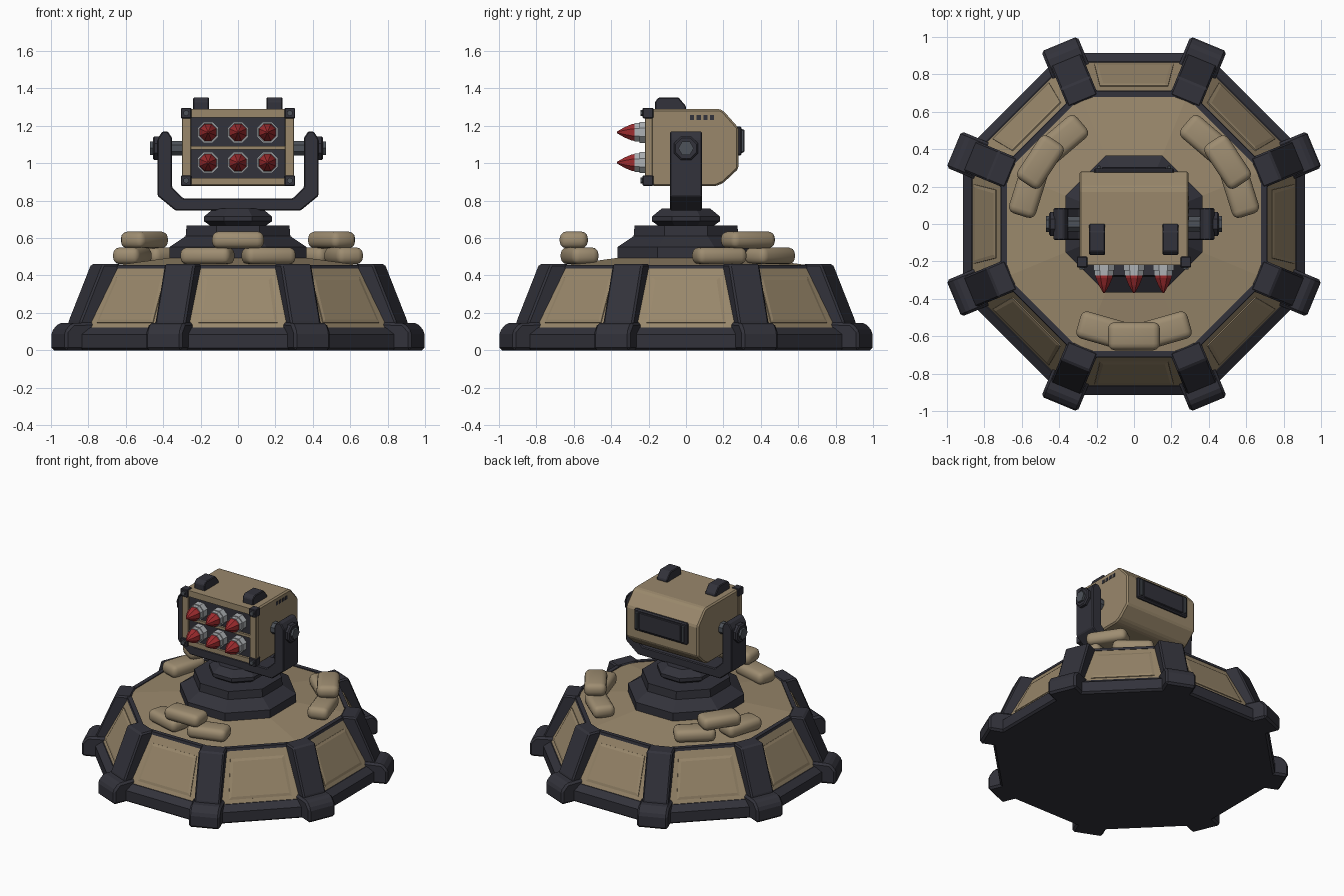
import bpy, bmesh, math
from mathutils import Matrix, Vector

if "Cube" in bpy.data.objects:
    bpy.data.objects.remove(bpy.data.objects["Cube"])


def material(name, color):
    m = bpy.data.materials.new(name)
    m.diffuse_color = (*color, 1)
    m.use_nodes = True
    m.node_tree.nodes["Principled BSDF"].inputs["Base Color"].default_value = m.diffuse_color
    return m


TAN = material("desert tan", (0.32, 0.245, 0.148))
BAG = material("canvas", (0.34, 0.265, 0.165))
DARK = material("dark steel", (0.032, 0.032, 0.043))
GREY = material("worn grey", (0.075, 0.085, 0.10))
LIGHT = material("light grey", (0.42, 0.44, 0.46))
RED = material("warhead red", (0.34, 0.025, 0.028))

X, Y, Z = Vector((1, 0, 0)), Vector((0, 1, 0)), Vector((0, 0, 1))


def finish(name, bm, mat, bevel=0, segments=1):
    bmesh.ops.recalc_face_normals(bm, faces=bm.faces)
    if bevel:
        bmesh.ops.bevel(bm, geom=bm.edges[:], offset=bevel, segments=segments,
                        profile=0.5, affect='EDGES', clamp_overlap=True)
    me = bpy.data.meshes.new(name)
    bm.to_mesh(me)
    bm.free()
    me.materials.append(mat)
    ob = bpy.data.objects.new(name, me)
    bpy.context.collection.objects.link(ob)
    return ob


def prism(name, pts, width, mat, u=X, w=Y, at=(0, 0, 0), bevel=0, segments=1):
    """Profile in (u, z), extruded by width along w, centred on at."""
    bm = bmesh.new()
    at = Vector(at)
    a, b = [[bm.verts.new(at + u * p + Z * q + w * s * width / 2) for p, q in pts]
            for s in (-1, 1)]
    bm.faces.new(a)
    bm.faces.new(b)
    for i in range(len(pts)):
        j = (i + 1) % len(pts)
        bm.faces.new((a[i], a[j], b[j], b[i]))
    return finish(name, bm, mat, bevel, segments)


def box(name, lo, hi, mat, bevel=0):
    pts = [(lo[0], lo[2]), (hi[0], lo[2]), (hi[0], hi[2]), (lo[0], hi[2])]
    return prism(name, pts, hi[1] - lo[1], mat, at=(0, (lo[1] + hi[1]) / 2, 0), bevel=bevel)


def loft(name, rings, mat, n=8, axis=Z, at=(0, 0, 0)):
    """Stack of n-sided rings (apothem, distance) along an axis."""
    bm = bmesh.new()
    rot = Z.rotation_difference(axis).to_matrix()
    loops = []
    for r, t in rings:
        c = r / math.cos(math.pi / n)
        loops.append([bm.verts.new(Vector(at) + rot @ Vector((
            c * math.cos((2 * k + 1) * math.pi / n),
            c * math.sin((2 * k + 1) * math.pi / n), t))) for k in range(n)])
    for a, b in zip(loops, loops[1:]):
        for k in range(n):
            j = (k + 1) % n
            bm.faces.new((a[k], a[j], b[j], b[k]))
    bm.faces.new(loops[0])
    bm.faces.new(loops[-1])
    return finish(name, bm, mat)


def polar(deg):
    a = math.radians(deg)
    return (Vector((math.cos(a), math.sin(a), 0)), Vector((-math.sin(a), math.cos(a), 0)))


# Octagonal bunker base
loft("base_skirt", [(0.90, 0), (0.915, 0.012), (0.915, 0.085), (0.87, 0.122), (0.8, 0.122)], DARK)
loft("sloped_wall", [(0.875, 0.10), (0.71, 0.44)], TAN)
loft("wall_rim", [(0.70, 0.43), (0.714, 0.437), (0.71, 0.457), (0.68, 0.457), (0.68, 0.443)], DARK)
loft("deck", [(0.69, 0.44), (0.685, 0.45), (0.36, 0.495)], TAN)

# Raised wall plates
low, high = Vector((0.865, 0.12)), Vector((0.71, 0.44))
normal = Vector((0.32, 0.155)).normalized()
for i in range(8):
    out, side = polar(45 * i)
    bm = bmesh.new()
    loops = []
    for m, lift in ((0, -0.004), (0, 0.005), (0.018, 0.009)):
        ring = []
        for t, half, s in ((0.08, 0.212, -1), (0.08, 0.212, 1), (0.84, 0.182, 1), (0.84, 0.182, -1)):
            tt = t + (m if t < 0.5 else -m) * 2.8
            p = low.lerp(high, tt) + normal * lift
            ring.append(bm.verts.new(out * p.x + side * s * (half - m) + Z * p.y))
        loops.append(ring)
    for a, b in zip(loops, loops[1:]):
        for k in range(4):
            bm.faces.new((a[k], a[(k + 1) % 4], b[(k + 1) % 4], b[k]))
    bm.faces.new(loops[0])
    bm.faces.new(loops[-1])
    finish("wall_plate", bm, TAN)

# Corner ribs and feet
for i in range(8):
    out, side = polar(45 * i + 22.5)
    prism("corner_rib", [(0.71, 0.1), (0.95, 0.1), (0.95, 0.15), (0.818, 0.46), (0.71, 0.46)],
          0.175, DARK, out, side, bevel=0.01)
    prism("corner_foot", [(0.86, 0), (1.042, 0), (1.042, 0.1), (1.0, 0.145), (0.86, 0.15)],
          0.21, DARK, out, side, bevel=0.014)

# Pedestal and swivel
loft("pedestal", [(0.365, 0.46), (0.365, 0.553), (0.28, 0.61), (0.275, 0.667)], DARK)
loft("swivel", [(0.14, 0.66), (0.182, 0.69), (0.182, 0.715), (0.13, 0.757)], DARK)

# Yoke
half = [(0.335, 0.747), (0.43, 0.825), (0.43, 1.13), (0.405, 1.17), (0.375, 1.17),
        (0.352, 1.135), (0.352, 0.87), (0.293, 0.812)]
prism("yoke", half + [(-x, z) for x, z in reversed(half)], 0.17, DARK, bevel=0.006)
for s in (-1, 1):
    loft("axle", [(0.04, 0.27), (0.04, 0.36)], GREY, 8, X * s, (0, 0, 1.08))
    loft("pivot_washer", [(0.064, 0.42), (0.064, 0.447), (0.055, 0.455)], DARK, 8, X * s, (0, 0, 1.08))
    loft("pivot_bolt", [(0.036, 0.45), (0.036, 0.47)], GREY, 6, X * s, (0, 0, 1.08))

# Launcher housing
prism("launcher_housing", [(-0.19, 0.885), (-0.17, 0.877), (0.16, 0.877), (0.20, 0.895), (0.28, 0.97),
                           (0.28, 1.19), (0.20, 1.28), (0.18, 1.29), (-0.19, 1.29)],
      0.585, TAN, Y, X, bevel=0.01)

# Front frame with dark tube panel
box("tube_panel", (-0.27, -0.203, 0.90), (0.27, -0.18, 1.27), DARK)
for s in (-1, 1):
    box("frame_side", (s * 0.275 - 0.025, -0.22, 0.887), (s * 0.275 + 0.025, -0.18, 1.29), TAN, 0.003)
for name, z0, z1 in (("frame_bottom", 0.887, 0.922), ("frame_middle", 1.074, 1.093),
                     ("frame_top", 1.245, 1.29)):
    box(name, (-0.255, -0.219, z0), (0.255, -0.18, z1), TAN)
for x in (-0.277, 0.277):
    for z in (0.907, 1.268):
        box("frame_corner", (x - 0.028, -0.232, z - 0.028), (x + 0.028, -0.175, z + 0.028), DARK, 0.004)
        loft("corner_bolt", [(0.014, 0.22), (0.014, 0.242)], GREY, 6, -Y, (x, 0, z))

# Missiles
for x in (-0.16, 0, 0.157):
    for z in (1.003, 1.165):
        loft("missile_body", [(0.056, 0.19), (0.056, 0.248)], LIGHT, 8, -Y, (x, 0, z))
        loft("missile_collar", [(0.05, 0.24), (0.05, 0.276)], LIGHT, 8, -Y, (x, 0, z))
        loft("missile_nose", [(0.046, 0.27), (0.044, 0.29), (0.027, 0.33), (0.004, 0.37)],
             RED, 8, -Y, (x, 0, z))

# Top lugs
for x in (-0.197, 0.195):
    prism("top_lug", [(-0.165, 1.28), (-0.165, 1.33), (-0.145, 1.352), (-0.04, 1.352), (0, 1.305),
                      (0, 1.28)], 0.085, DARK, Y, X, (x, 0, 0), bevel=0.005)

# Side vents
for i in range(4):
    y = 0.032 + i * 0.036
    box("side_vent", (0.288, y - 0.011, 1.232), (0.295, y + 0.011, 1.257), DARK)

# Rear hatch
box("rear_hatch", (-0.215, 0.27, 1.04), (0.215, 0.298, 1.197), DARK, 0.008)
box("rear_hatch_panel", (-0.17, 0.29, 1.055), (0.17, 0.306, 1.182), DARK, 0.004)
for s in (-1, 1):
    box("rear_hatch_bar", (s * 0.188 - 0.01, 0.29, 1.058), (s * 0.188 + 0.01, 0.312, 1.18), GREY, 0.004)

# Sandbag stacks: two below, one on top
for centre in (-90, 33.5, 146.5):
    for da, r, z in ((-16, 0.592, 0.505), (16, 0.592, 0.505), (0, 0.6, 0.59)):
        out, side = polar(centre + da)
        bag = prism("sandbag", [(-0.075, -0.045), (0.075, -0.045), (0.075, 0.045), (-0.075, 0.045)],
                    0.278, BAG, out, side, out * r + Z * z, bevel=0.036, segments=3)
        bpy.ops.object.select_all(action='DESELECT')
        bag.select_set(True)
        bpy.context.view_layer.objects.active = bag
        bpy.ops.object.shade_smooth_by_angle(angle=math.radians(35))
